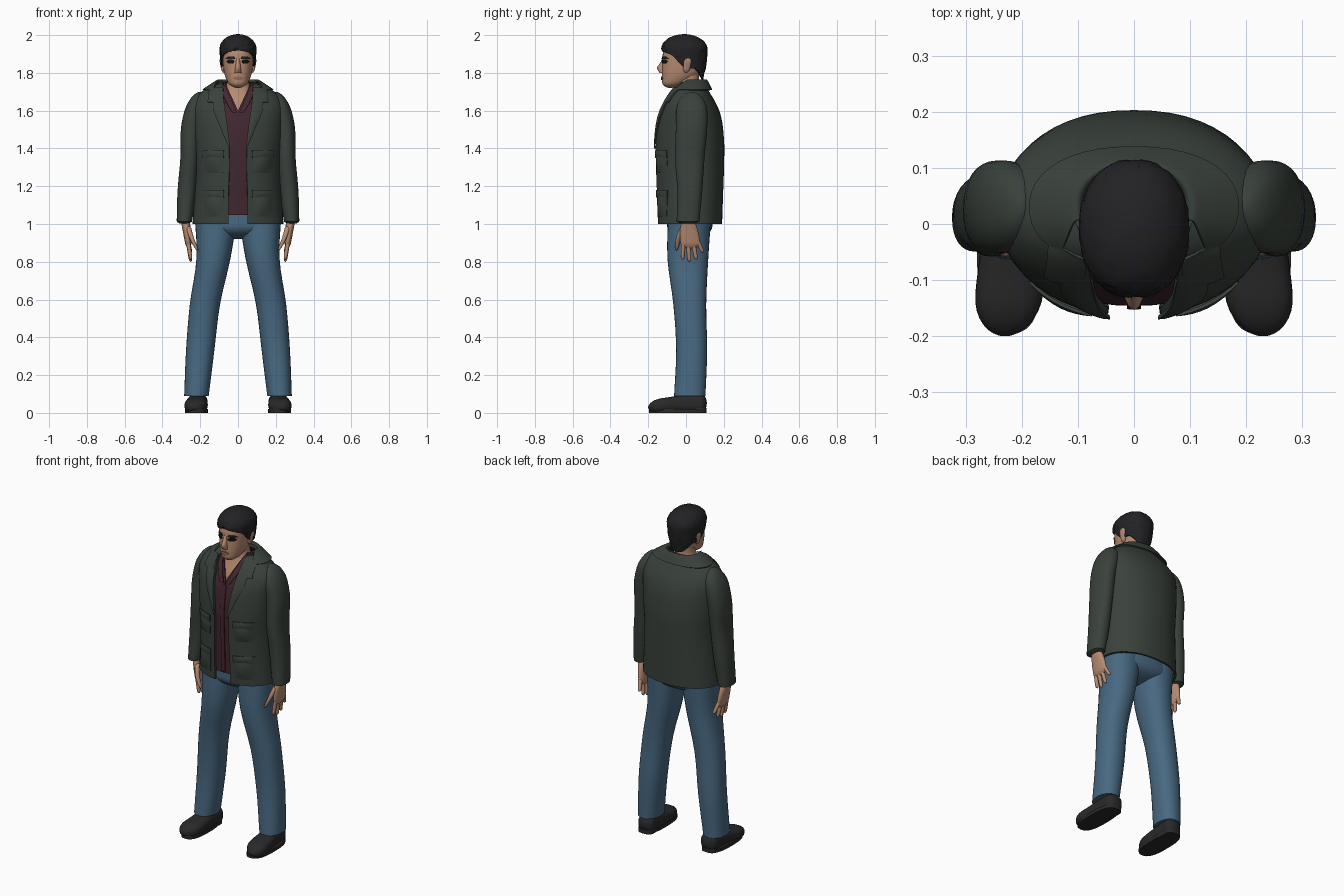
import bpy, bmesh, random
from math import sin, cos, pi, asin, sqrt, copysign

if "Cube" in bpy.data.objects:
    bpy.data.objects.remove(bpy.data.objects["Cube"])
random.seed(4)
PARTS = []


def material(name, *rgb):
    mat = bpy.data.materials.new(name)
    mat.use_nodes = True
    mat.diffuse_color = (*rgb, 1)
    mat.node_tree.nodes["Principled BSDF"].inputs["Base Color"].default_value = (*rgb, 1)
    return mat


GREEN = material("dark green cloth", .042, .054, .044)
MAROON = material("maroon cloth", .055, .02, .03)
DENIM = material("blue denim", .065, .14, .22)
SKIN = material("skin", .47, .26, .165)
LIP = material("lip", .31, .15, .105)
HAIR = material("black hair", .016, .016, .018)
LEATHER = material("black leather", .022, .022, .023)
EYE = material("dark eye", .006, .006, .006)


def curve(values, t):
    """Smooth curve through evenly spaced values; a number stays constant."""
    if callable(values):
        return values(t)
    if not isinstance(values, tuple):
        return values
    v = [2 * values[0] - values[1], *values, 2 * values[-1] - values[-2]]
    i = min(int(t * (len(values) - 1)), len(values) - 2)
    f = t * (len(values) - 1) - i
    a, b, c, d = v[i:i + 4]
    return b + f / 2 * (c - a + f * (2 * a - 5 * b + 4 * c - d + f * (3 * (b - c) + d - a)))


def dome(t, start, end, floor=.08):
    """Rounding factor over the first and last fractions of a part."""
    u = max((start - t) / start if start else 0, (t - 1 + end) / end if end else 0, 0)
    return max(floor, sqrt(max(0, 1 - u * u)))


def ring(t, z, wide, deep, x=0, y=0, ends=(0, 0)):
    k = dome(t, *ends)
    return [curve(v, t) for v in (z, x, y)] + [curve(wide, t) * k, curve(deep, t) * k]


def ring_at_height(body, height):
    low, high = body["z"]
    return ring(min(1, max(0, (height - low) / (high - low))), **body)


def ring_point(section, angle, power):
    z, x, y, wide, deep = section
    s, c = sin(angle), cos(angle)
    return (x + wide * copysign(abs(s) ** power, s), y - deep * copysign(abs(c) ** power, c), z)


def skin_grid(bm, rows, closed):
    for a, b in zip(rows, rows[1:]):
        for j in range(len(a) if closed else len(a) - 1):
            k = (j + 1) % len(a)
            bm.faces.new((a[j], a[k], b[k], b[j]))


def finish(name, bm, mat, mirror=False, thick=0):
    bmesh.ops.recalc_face_normals(bm, faces=bm.faces)
    mesh = bpy.data.meshes.new(name)
    bm.to_mesh(mesh)
    bm.free()
    mesh.materials.append(mat)
    ob = bpy.data.objects.new(name, mesh)
    bpy.context.collection.objects.link(ob)
    if thick:
        mod = ob.modifiers.new("thickness", 'SOLIDIFY')
        mod.thickness, mod.offset = thick, 0
    if mirror:
        ob.modifiers.new("pair", 'MIRROR').use_mirror_merge = False
    PARTS.append(ob)


def loft(name, mat, body, gap=None, start=0, inset=0, power=.9, sides=32, steps=24,
         mirror=False, thick=0, along_y=False):
    """Body of rounded cross-sections, with an optional gap down the front."""
    bm = bmesh.new()
    rows = []
    split = gap is not None
    for i in range(steps + 1):
        t = start + (1 - start) * (1 - cos(pi * i / steps)) / 2
        section = ring(t, **body)
        section[3] -= inset
        section[4] -= inset
        a = asin(min(1, curve(gap, t) / section[3]) ** (1 / power)) if split else 0
        points = [ring_point(section, a + 2 * (pi - a) * j / sides, power)
                  for j in range(sides + split)]
        rows.append([bm.verts.new((x, z, y) if along_y else (x, y, z)) for x, y, z in points])
    skin_grid(bm, rows, not split)
    if not split:
        bm.faces.new(rows[0])
        bm.faces.new(rows[-1])
    finish(name, bm, mat, mirror, thick)


def patch(name, mat, body, z, inner, outer, lift=.003, thick=.006, bulge=0, power=.9):
    """Mirrored thin plate laid on the front of a body between two edges."""
    bm = bmesh.new()
    rows = []
    n = 8
    for i in range(n + 1):
        height, a, b = (curve(v, i / n) for v in (z, inner, outer))
        _, _, y, wide, deep = ring_at_height(body, height)
        row = []
        for k in range(n + 1):
            x = a + (b - a) * k / n
            front = max(0, 1 - min(1, abs(x) / wide) ** (2 / power)) ** (power / 2)
            puff = bulge * sin(pi * k / n) * sin(pi * i / n)
            row.append(bm.verts.new((x, y - deep * front - lift - puff, height)))
        rows.append(row)
    skin_grid(bm, rows, False)
    finish(name, bm, mat, True, thick)


# Jacket, open at the front
def shoulder_width(t):
    return curve((.235, .225, .22, .23, .24, .25), t) * dome(t, 0, .2, floor=.4)


JACKET = dict(z=(1, 1.75), y=.02, wide=shoulder_width, deep=(.165, .17, .175, .175, .15, .065))
loft("jacket_body", GREEN, JACKET, gap=(.05, .05, .045, .05, .07, .08), sides=48, steps=36,
     thick=.012)
loft("jacket_sleeves", GREEN, dict(
    z=(1.7, 1), x=(.2, .245, .255, .27, .285), y=(.03, .03, .02, .02, .01),
    wide=(.055, .055, .05, .05, .04), deep=(.08, .083, .078, .066, .06), ends=(.15, .02)),
    mirror=True)
loft("jacket_collar", GREEN, dict(
    z=(1.73, 1.76, 1.75, 1.71), y=.03, wide=(.095, .1, .125, .185),
    deep=(.07, .075, .085, .105)), gap=(.08, .13), thick=.008)
patch("jacket_lapels", GREEN, JACKET, z=(1.4, 1.72), inner=(.043, .055, .07, .082),
      outer=(.045, .09, .13, .12), lift=.011, thick=.008, bulge=.004)
patch("jacket_upper_lapels", GREEN, JACKET, z=(1.645, 1.72), inner=.085, outer=(.16, .15),
      lift=.013, thick=.008)
for label, low, high in (("lower", 1.04, 1.17), ("chest", 1.27, 1.38)):
    patch(label + "_pockets", GREEN, JACKET, z=(low, high), inner=.08, outer=.18,
          lift=.006, thick=.008, bulge=.012)
    patch(label + "_pocket_flaps", GREEN, JACKET, z=(high - .03, high + .01), inner=.075,
          outer=.185, lift=.012, thick=.006, bulge=.005)

# Shirt with a notched neck, and the chest and neck beneath
loft("shirt", MAROON, JACKET, gap=lambda t: max(.001, .35 * (t - .8)), start=.065, inset=.014,
     sides=48, steps=36, thick=.006)
patch("shirt_placket", MAROON, JACKET, z=(1.06, 1.58), inner=0, outer=.012, lift=-.008)
patch("shirt_collar", MAROON, JACKET, z=(1.59, 1.73), inner=(.006, .036, .064),
      outer=(.03, .07, .088), lift=-.004)
loft("neck", SKIN, dict(z=(1.52, 1.83), y=(.02, .02, .01, .01), wide=(.15, .15, .065, .06),
                        deep=(.13, .11, .062, .062)))

# Trousers
loft("trouser_legs", DENIM, dict(
    z=(.09, 1.06), x=(.22, .2, .175, .13, .115), y=(.02, .03, .02, .01, .02),
    wide=(.065, .075, .08, .09, .115), deep=(.083, .082, .087, .108, .115)), mirror=True)
loft("trouser_hips", DENIM, dict(z=(.92, 1.1), y=.02, wide=.22, deep=.12, ends=(.4, 0)))

# Shoes, lofted from toe to heel
loft("shoes", LEATHER, dict(
    z=(-.2, .11), x=(.23, .22, .215, .21), y=(.03, .042, .05, .052),
    wide=(.06, .06, .052, .05), deep=(.04, .04, .05, .05), ends=(.25, .1)),
    power=.75, mirror=True, along_y=True)
loft("shoe_soles", LEATHER, dict(z=(0, .02), x=.22, y=-.045, wide=.06, deep=.15),
     power=.75, steps=2, mirror=True)
loft("shoe_heels", LEATHER, dict(z=(0, .025), x=.213, y=.065, wide=.047, deep=.043),
     power=.7, steps=2, mirror=True)

# Hands
loft("palms", SKIN, dict(z=(1.03, .87), x=(.28, .26), y=(.01, .025), wide=(.025, .015),
                         deep=(.03, .045, .052, .05), ends=(0, .2)), mirror=True)
for i, finger in enumerate(("index", "middle", "ring", "little")):
    tip = .8 + .012 * (i - 1) ** 2
    loft(finger + "_fingers", SKIN, dict(
        z=(.91, tip), x=(.265, .25), y=(.025 * i - .014, .036 * i - .018),
        wide=(.012, .009), deep=(.013, .01), ends=(0, .15)), sides=12, steps=12, mirror=True)
loft("thumbs", SKIN, dict(z=(.99, .86), x=(.265, .245, .215), y=(-.01, -.04, -.05),
                          wide=(.015, .009), deep=(.018, .009), ends=(.1, .2)),
     sides=12, steps=12, mirror=True)

# Head and face
HEAD = dict(z=(1.72, 1.99), y=(-.085, -.03, -.018, -.012, -.01), wide=(.04, .07, .08, .085, .08),
            deep=(.04, .097, .107, .11, .1), ends=(.1, .35))
loft("head", SKIN, HEAD)
loft("nose", SKIN, dict(z=(1.8, 1.88), y=(-.125, -.115), wide=(.018, .009),
                        deep=(.015, .032, .018, .01)), sides=16, steps=12)
loft("ears", SKIN, dict(z=(1.8, 1.88), x=(.075, .09), y=(0, .01), wide=.011,
                        deep=(.016, .024), ends=(.3, .3)), sides=16, steps=12, mirror=True)
patch("eyes", EYE, HEAD, z=(1.85, 1.87), inner=(.03, .018, .03), outer=(.05, .06, .05),
      thick=.004)
patch("eyebrows", HAIR, HEAD, z=(1.874, 1.886), inner=(.016, .022), outer=(.066, .05))
patch("lips", LIP, HEAD, z=(1.762, 1.782), inner=0, outer=(.012, .027, .012))

# Hair shell whose lower edge follows the hairline, with short loose tufts
SCALP = dict(z=(1.76, 2), y=(0, -.008, -.008, -.01), wide=(.068, .085, .093, .095),
             deep=(.084, .11, .118, .12), ends=(0, .33))
HAIRLINE = (1.92, 1.91, 1.89, 1.83, 1.82, 1.78, 1.765)


def scalp_point(angle, t, grow=1):
    turn = abs((angle + pi) % (2 * pi) - pi) / pi
    low = curve(HAIRLINE, turn)
    height = low + (SCALP["z"][1] - low) * sin(t * pi / 2)
    x, y, z = ring_point(ring_at_height(SCALP, height), angle, .92)
    return x * grow, y * grow, z


bm = bmesh.new()
rows = [[bm.verts.new(scalp_point(2 * pi * j / 48, i / 18, random.uniform(.98, 1.02)))
         for j in range(48)] for i in range(19)]
skin_grid(bm, rows, True)
bm.faces.new(rows[-1])
finish("hair", bm, HAIR, thick=.01)

bm = bmesh.new()
for i in range(260):
    angle, t = random.uniform(0, 2 * pi), random.uniform(.1, .85)
    corners = [scalp_point(angle - .05, t), scalp_point(angle + .05, t),
               scalp_point(angle + random.uniform(-.2, .2), t - .08, 1.05)]
    bm.faces.new([bm.verts.new(v) for v in corners])
finish("hair_tufts", bm, HAIR, thick=.002)

# Bake the modifiers and shade
bpy.ops.object.select_all(action='DESELECT')
for ob in PARTS:
    ob.select_set(True)
bpy.context.view_layer.objects.active = PARTS[0]
bpy.ops.object.convert(target='MESH')
bpy.ops.object.shade_smooth_by_angle(angle=pi / 4)
